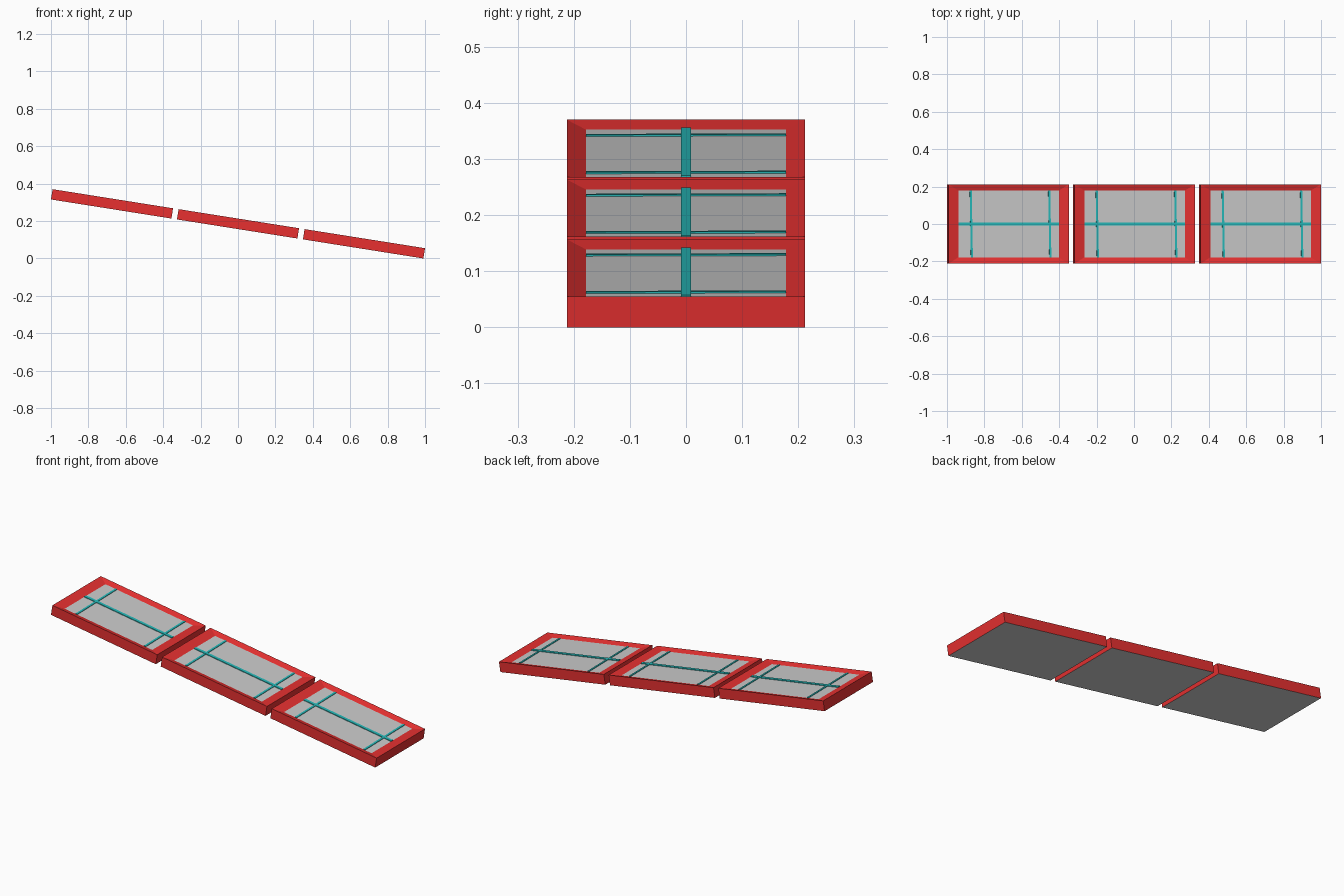
import bpy, bmesh
from math import radians
from mathutils import Matrix, Vector

if "Cube" in bpy.data.objects:
    bpy.data.objects.remove(bpy.data.objects["Cube"])

TILT = radians(9)
LEN, WID, THK = 0.652, 0.425, 0.0555      # one tray
PITCH = 0.682                             # spacing along the slope
RIM_X, RIM_Y, DEPTH = 0.054, 0.034, 0.0095
FLOOR = THK / 2 - DEPTH
SLOPE = Matrix.Translation((0, 0, 0.1849)) @ Matrix.Rotation(TILT, 4, 'Y')


def material(name, rgb):
    m = bpy.data.materials.new(name)
    m.diffuse_color = (*rgb, 1)
    m.use_nodes = True
    m.node_tree.nodes["Principled BSDF"].inputs["Base Color"].default_value = m.diffuse_color
    return m


RED = material("red", (0.8, 0.03, 0.03))
TEAL = material("teal", (0.02, 0.5, 0.5))


def add_object(name, bm, mats, matrix):
    me = bpy.data.meshes.new(name)
    bm.to_mesh(me)
    bm.free()
    for m in mats:
        me.materials.append(m)
    ob = bpy.data.objects.new(name, me)
    ob.matrix_world = matrix
    bpy.context.collection.objects.link(ob)


def box(size):
    bm = bmesh.new()
    bmesh.ops.create_cube(bm, size=1)
    bmesh.ops.scale(bm, vec=size, verts=bm.verts)
    return bm


def tray(name, matrix):
    # red block whose top slopes in to a sunken grey panel, grey underside
    bm = box((LEN, WID, THK))
    bm.normal_update()
    top = max(bm.faces, key=lambda f: f.normal.z)
    bottom = min(bm.faces, key=lambda f: f.normal.z)
    bmesh.ops.inset_region(bm, faces=[top], thickness=0.02)
    for v in top.verts:
        v.co = Vector(((LEN / 2 - RIM_X) * (1 if v.co.x > 0 else -1),
                       (WID / 2 - RIM_Y) * (1 if v.co.y > 0 else -1), FLOOR))
    top.material_index = bottom.material_index = 1
    add_object(name, bm, [RED, None], matrix)


def strip(name, size, matrix, x=0.0, turn=0.0):
    m = matrix @ Matrix.Translation((x, 0, FLOOR + 0.001)) @ Matrix.Rotation(turn, 4, 'Z')
    add_object(name, box(size), [TEAL], m)


for i, place in enumerate(("upper", "middle", "lower")):
    m = SLOPE @ Matrix.Translation(((i - 1) * PITCH, 0, 0))
    tray(place + "_tray", m)
    # one long strip and two slightly skewed cross strips
    strip(place + "_long_strip", (LEN - 2 * RIM_X, 0.017, 0.005), m)
    strip(place + "_cross_strip_high", (0.011, WID - 2 * RIM_Y, 0.004), m, -0.202, radians(1))
    strip(place + "_cross_strip_low", (0.011, WID - 2 * RIM_Y, 0.004), m, 0.223, radians(1))
